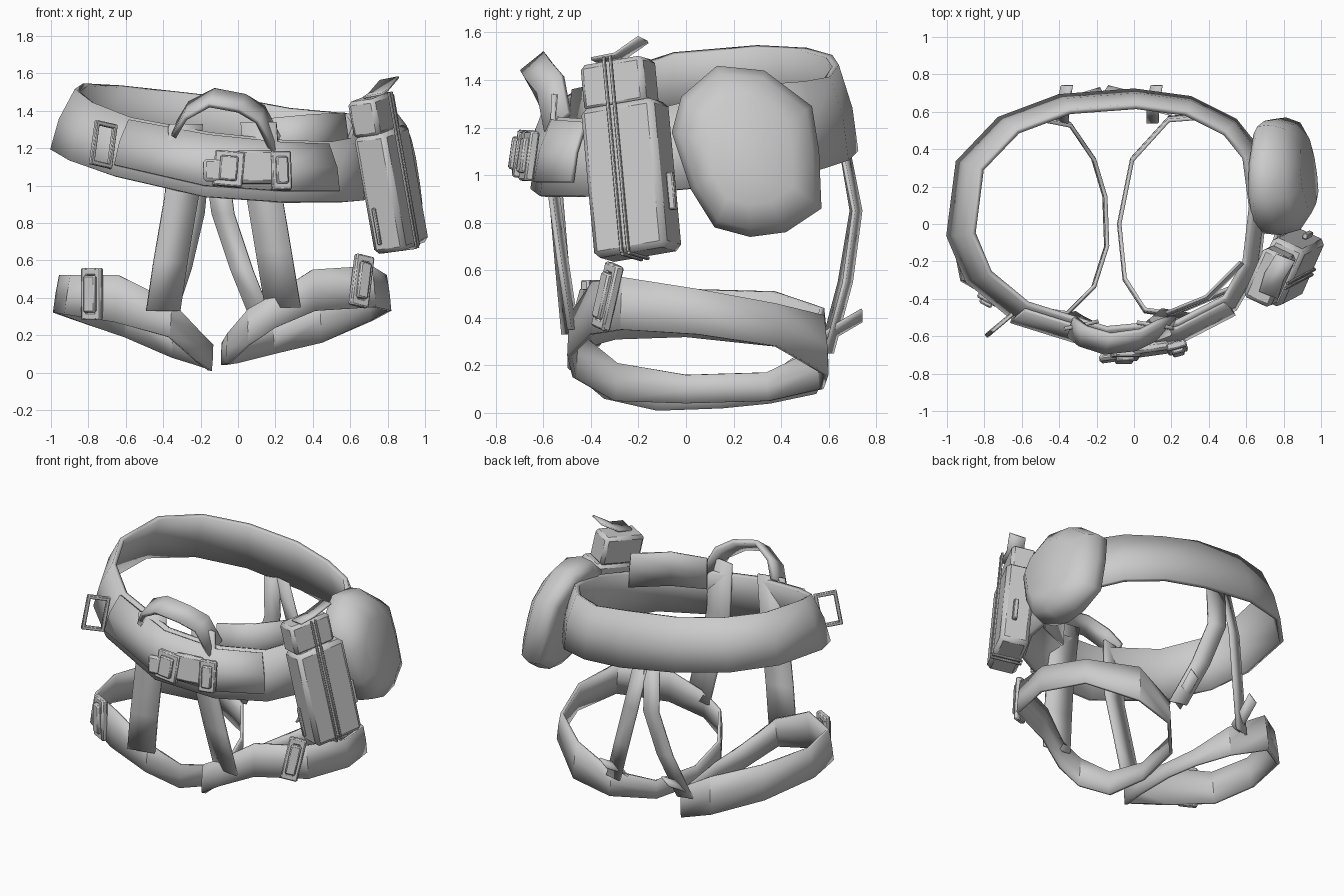
import bpy, bmesh, math
from mathutils import Vector, Matrix, Euler

old = bpy.data.objects.get("Cube")
if old:
    bpy.data.objects.remove(old, do_unlink=True)

grey = bpy.data.materials.new("webbing grey")
grey.use_nodes = True
grey.diffuse_color = (0.6, 0.6, 0.6, 1)
grey.node_tree.nodes["Principled BSDF"].inputs["Base Color"].default_value = (0.6, 0.6, 0.6, 1)


def finish(name, bm, angle=40):
    """Turn a bmesh into a shaded object."""
    bmesh.ops.recalc_face_normals(bm, faces=bm.faces)
    mesh = bpy.data.meshes.new(name)
    bm.to_mesh(mesh)
    bm.free()
    mesh.materials.append(grey)
    obj = bpy.data.objects.new(name, mesh)
    bpy.context.collection.objects.link(obj)
    bpy.ops.object.select_all(action="DESELECT")
    obj.select_set(True)
    bpy.context.view_layer.objects.active = obj
    bpy.ops.object.shade_smooth_by_angle(angle=math.radians(angle))
    return obj


def skin(bm, rows, closed):
    """Join rows of points with quads and return the vertex grid."""
    grid = [[bm.verts.new(p) for p in row] for row in rows]
    count = len(grid[0])
    for low, high in zip(grid, grid[1:]):
        for i in range(count if closed else count - 1):
            j = (i + 1) % count
            bm.faces.new((low[i], low[j], high[j], high[i]))
    return grid


def webbing(name, rows, closed, thickness):
    """Sheet through the rows, thickened evenly both ways."""
    bm = bmesh.new()
    skin(bm, rows, closed)
    solid = finish(name, bm).modifiers.new("thickness", "SOLIDIFY")
    solid.thickness = thickness
    solid.offset = 0


def band(name, points, centre, inset, thickness, closed=True, lean=0):
    """Upright band from (x, y, bottom, top) stations, leaning in at the top."""
    rows = []
    for t, scale in ((0, 1), (0.5, 1 - inset * 0.3), (1, 1 - inset)):
        rows.append([(centre[0] + (x - centre[0]) * scale + lean * t,
                      centre[1] + (y - centre[1]) * scale,
                      low + (high - low) * t) for x, y, low, high in points])
    webbing(name, rows, closed, thickness)


def strap(name, points, side, thickness=0.02):
    """Flat strap along a path, widened along the side vector."""
    half = Vector(side) / 2
    webbing(name, [[Vector(p) - half for p in points],
                   [Vector(p) + half for p in points]], False, thickness)


def place(loc, rot):
    angles = [math.radians(a) for a in rot]
    return Matrix.Translation(loc) @ Euler(angles).to_matrix().to_4x4()


def blocks(name, frame, parts, bevel=0.008):
    """Bevelled boxes, each (centre, size) in the local frame."""
    bm = bmesh.new()
    for centre, size in parts:
        m = frame @ Matrix.Translation(centre) @ Matrix.Diagonal((*size, 1))
        bmesh.ops.create_cube(bm, size=1, matrix=m)
    bmesh.ops.bevel(bm, geom=bm.edges[:], offset=bevel, segments=1, affect="EDGES")
    finish(name, bm)


def buckle(name, loc, rot, w, h, t=0.04, bars=True):
    """Rectangular buckle frame with a centre bar, facing -y."""
    parts = [((s * (w - t) / 2, 0, 0), (t, t, h)) for s in (-1, 1)]
    parts += [((0, 0, s * (h - t) / 2), (w, t, t)) for s in (-1, 1)]
    if bars:
        parts.append(((0, -t / 2, 0), (w * 0.6, t, h * 0.7)))
    blocks(name, place(loc, rot), parts, t * 0.2)


# Padded waist belt, higher on its right side
belt = [(-.99, -.06, 1.19, 1.51), (-.89, -.3, 1.13, 1.44), (-.66, -.49, 1.05, 1.36),
        (-.18, -.64, .94, 1.28), (.25, -.6, .91, 1.24), (.54, -.45, .91, 1.23),
        (.66, -.24, .92, 1.25), (.7, .1, .95, 1.33), (.66, .4, .99, 1.38),
        (.54, .55, 1.02, 1.39), (.3, .67, 1.06, 1.41), (0, .71, 1.1, 1.46),
        (-.4, .68, 1.16, 1.5), (-.72, .56, 1.2, 1.53), (-.94, .33, 1.22, 1.54)]
band("waist_belt", belt, (-.15, .03), .12, .03, lean=.03)

# Narrower webbing laid over the front of the belt
front_web = [(x, y - .03, low + .06, high - .01) for x, y, low, high in belt[2:6]]
band("belt_front_webbing", front_web, (-.15, .03), .11, .02, closed=False, lean=.02)

# Inner flap standing above the belt at the left front
band("belt_inner_flap", [(.18, -.49, 1.14, 1.36), (.4, -.4, 1.14, 1.38),
                         (.59, -.21, 1.15, 1.39)], (-.15, .03), .03, .015, closed=False)

# Leg loops, low at the crotch and high outside
band("right_leg_loop", [
    (-.98, 0, .32, .52), (-.92, -.3, .31, .52), (-.66, -.45, .27, .52),
    (-.37, -.49, .19, .38), (-.22, -.34, .06, .22), (-.15, -.12, .01, .15),
    (-.16, .15, .02, .12), (-.22, .35, .04, .15), (-.35, .54, .08, .28),
    (-.61, .59, .19, .44), (-.87, .38, .28, .51)], (-.55, 0), .03, .02, lean=.02)
band("left_leg_loop", [
    (.81, .05, .33, .52), (.73, -.27, .35, .57), (.41, -.4, .33, .55),
    (.2, -.49, .24, .42), (.06, -.47, .15, .34), (-.05, -.3, .05, .21),
    (-.08, 0, .04, .16), (-.01, .35, .05, .17), (.19, .57, .1, .27),
    (.45, .59, .16, .41), (.72, .38, .28, .46)], (.35, 0), .03, .02, lean=-.01)

# Front risers from leg loops up behind the belt
strap("right_front_riser", [(-.4, -.495, .33), (-.36, -.52, .6), (-.3, -.55, .95),
                            (-.28, -.54, 1.33)], (.18, .04, 0))
strap("left_front_riser", [(.24, -.475, .35), (.19, -.52, .65), (.14, -.56, .95),
                           (.11, -.54, 1.34)], (.19, -.03, 0))

# Tie-in loop arching over the belt front
strap("tie_in_loop", [(-.33, -.55, 1.3), (-.27, -.6, 1.4), (-.14, -.64, 1.47),
                      (.02, -.62, 1.44), (.12, -.57, 1.38), (.2, -.54, 1.22)],
      (.03, .1, .08), .03)

# Rear risers from belt to the back of the leg loops
strap("right_rear_riser", [(-.2, .66, 1.15), (-.23, .71, .85), (-.3, .66, .55),
                           (-.4, .58, .25)], (.1, .03, 0), .015)
strap("left_rear_riser", [(-.12, .66, 1.15), (-.08, .72, .85), (.02, .68, .55),
                          (.14, .6, .25)], (.12, -.03, 0), .015)
for side, x in (("right", -.38), ("left", .1)):
    strap(side + "_rear_strap_tail", [(x, .54, .28), (x, .62, .34), (x + .02, .74, .41)],
          (.06, 0, .05), .012)

# Buckles on belt and legs
buckle("belt_buckle_right", (-.05, -.7, 1.09), (-8, 5, 0), .16, .19)
buckle("belt_buckle_left", (.23, -.66, 1.08), (-8, 0, 15), .11, .21)
blocks("belt_buckle_tongue", place((.09, -.67, 1.1), (-8, 0, 8)),
       [((0, 0, 0), (.2, .05, .18)), ((-.2, -.01, -.02), (.16, .04, .12))], .015)
buckle("right_leg_buckle", (-.78, -.4, .42), (0, 0, -28), .12, .28)
buckle("left_leg_buckle", (.66, -.33, .49), (-8, 12, 28), .11, .28)
buckle("gear_ring", (-.72, -.54, 1.22), (0, 10, 40), .15, .24, .025, bars=False)

# Tall side pouch with lid, cords, side strap and zip pull
tall = place((.82, -.23, .98), (9, -7, -25))
blocks("tall_pouch", tall, [((0, 0, 0), (.19, .34, .64))], .025)
blocks("tall_pouch_lid", tall, [((-.015, -.02, .41), (.16, .29, .2))], .02)
blocks("tall_pouch_cords", tall,
       [((.1, y, .1), (.014, .014, .84)) for y in (-.03, .0)]
       + [((0, y, -.325), (.2, .014, .014)) for y in (-.03, .0)], .003)
blocks("tall_pouch_pulls", tall,
       [((-.04, -.18, -.17), (.02, .02, .2)), ((.02, .19, -.08), (.03, .03, .16))], .005)
strap("tall_pouch_tab", [(.72, -.38, 1.48), (.75, -.28, 1.5), (.81, -.18, 1.57)],
      (.1, -.04, .02), .012)

# Rounded side pouch: an outline lofted outwards, thinner to the rear, leaning out at the base
outline = [(-.06, 1.18), (-.02, 1.33), (.13, 1.46), (.33, 1.44), (.53, 1.29), (.56, 1.1),
           (.57, .86), (.42, .76), (.27, .74), (.12, .78), (.02, .94)]
mid = Vector((.26, 1.1))
rings = []
for depth, scale in ((0, .82), (.03, .97), (.11, 1), (.2, .91), (.26, .62)):
    ring = [mid + (Vector(p) - mid) * scale for p in outline]
    rings.append([(.67 + depth * (1.15 - .5 * q.x) + (mid.y - q.y) * .2, q.x, q.y)
                  for q in ring])
bm = bmesh.new()
grid = skin(bm, rings, True)
bm.faces.new(grid[0])
bm.faces.new(grid[-1])
finish("round_pouch", bm, 60)
